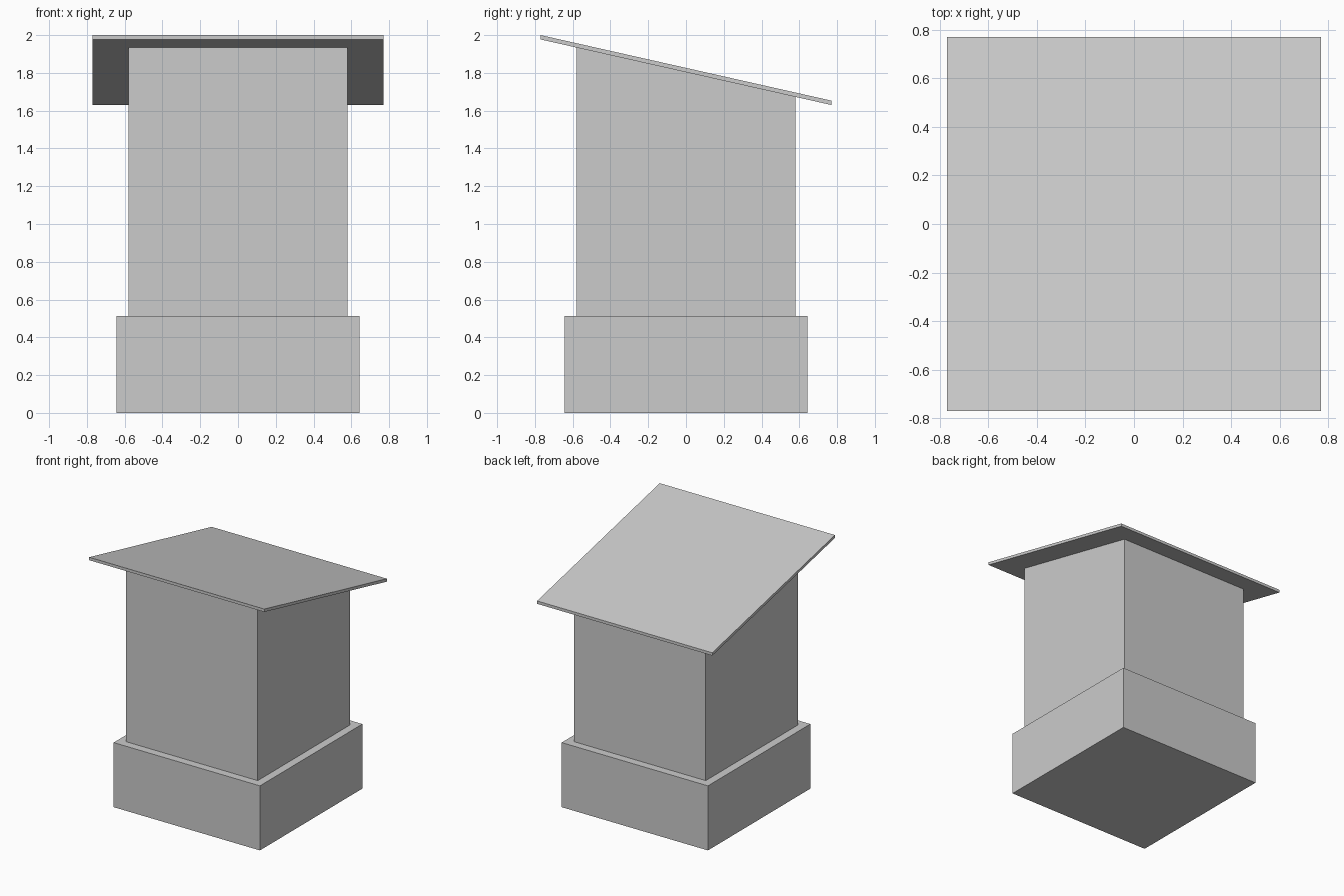
import bpy
import bmesh

if "Cube" in bpy.data.objects:
    bpy.data.objects.remove(bpy.data.objects["Cube"])


def sloped_block(name, half, bottom, top):
    """Square block; bottom and top give (front z, back z) of each face."""
    bm = bmesh.new()
    bmesh.ops.create_cube(bm, size=2)
    for v in bm.verts:
        front_z, back_z = top if v.co.z > 0 else bottom
        v.co.z = front_z if v.co.y < 0 else back_z
        v.co.x *= half
        v.co.y *= half
    mesh = bpy.data.meshes.new(name)
    bm.to_mesh(mesh)
    bm.free()
    obj = bpy.data.objects.new(name, mesh)
    bpy.context.collection.objects.link(obj)
    return obj


BASE, BODY, ROOF = 0.643, 0.579, 0.77      # half widths
BASE_TOP = 0.513
EAVE_FRONT, EAVE_BACK = 1.977, 1.63        # roof underside heights
THICK = 0.023


def underside(y):
    """Height of the roof underside at y."""
    return EAVE_FRONT + (EAVE_BACK - EAVE_FRONT) * (y + ROOF) / (2 * ROOF)


# Plinth
sloped_block("base", BASE, (0, 0), (BASE_TOP, BASE_TOP))

# Walls, cut to the roof slope
sloped_block("body", BODY, (BASE_TOP, BASE_TOP),
             (underside(-BODY), underside(BODY)))

# Thin overhanging lean-to roof
sloped_block("roof", ROOF, (EAVE_FRONT, EAVE_BACK),
             (EAVE_FRONT + THICK, EAVE_BACK + THICK))
